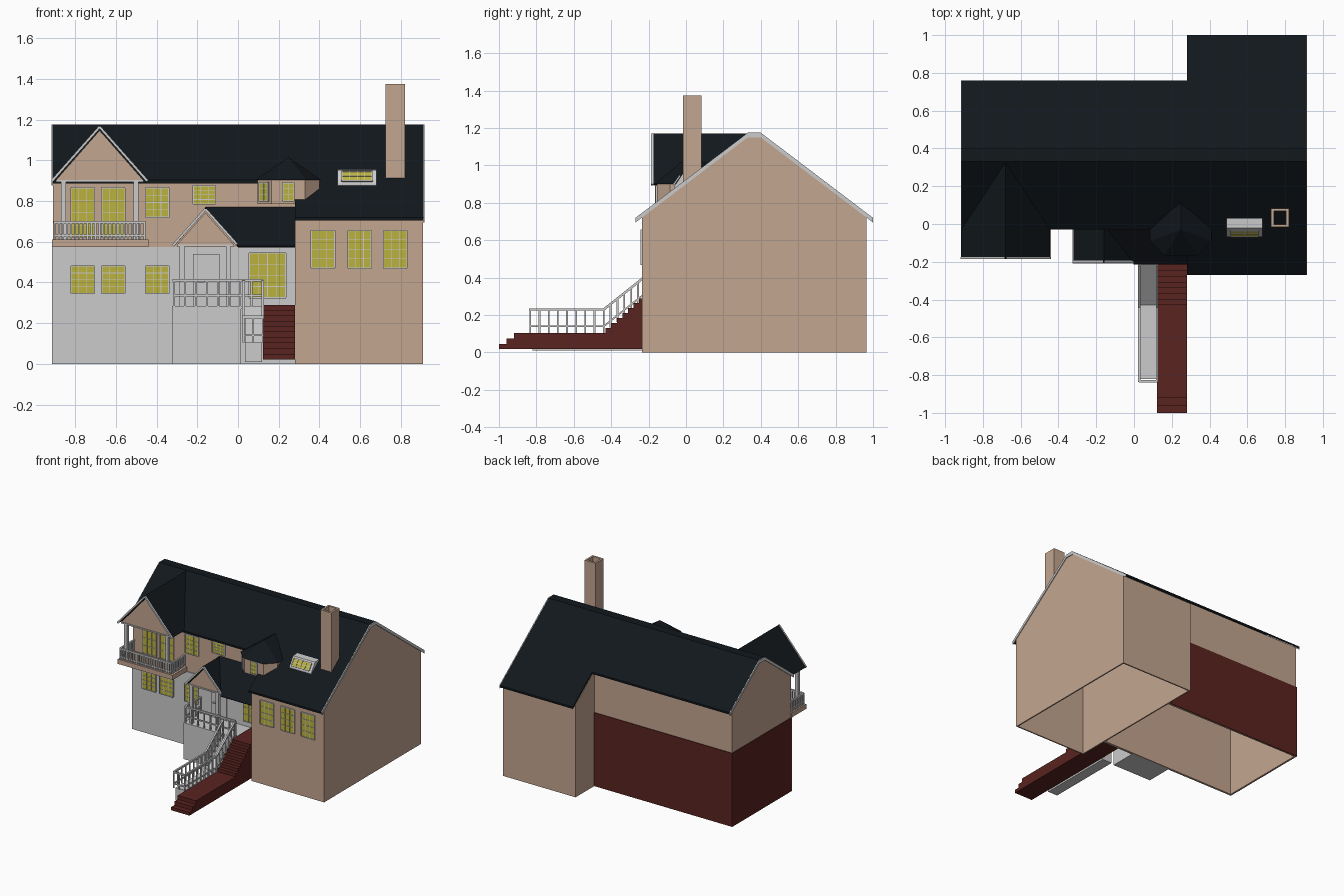
import bpy, bmesh
from math import radians
from mathutils import Vector, Matrix

if "Cube" in bpy.data.objects:
    bpy.data.objects.remove(bpy.data.objects["Cube"])


def material(name, rgb):
    m = bpy.data.materials.new(name)
    m.diffuse_color = (*rgb, 1)
    m.use_nodes = True
    m.node_tree.nodes["Principled BSDF"].inputs["Base Color"].default_value = m.diffuse_color
    return m


BEIGE = material("beige", (0.55, 0.38, 0.28))
MAROON = material("maroon", (0.10, 0.017, 0.014))
DARK = material("roof_dark", (0.006, 0.009, 0.012))
YELLOW = material("yellow", (0.50, 0.45, 0.05))


class Part:
    """Collects boxes, bars and prisms into one named object."""
    def __init__(self):
        self.bm = bmesh.new()

    def box(self, x0, x1, y0, y1, z0, z1, M=Matrix()):
        c = Matrix.Translation(((x0 + x1) / 2, (y0 + y1) / 2, (z0 + z1) / 2))
        s = Matrix.Diagonal((x1 - x0, y1 - y0, z1 - z0, 1))
        bmesh.ops.create_cube(self.bm, size=1, matrix=M @ c @ s)
        return self

    def bar(self, p, q, w):
        p, q = Vector(p), Vector(q)
        d = q - p
        M = Matrix.Translation((p + q) / 2) @ d.to_track_quat('Z', 'Y').to_matrix().to_4x4()
        bmesh.ops.create_cube(self.bm, size=1, matrix=M @ Matrix.Diagonal((w, w, d.length, 1)))
        return self

    def prism(self, pts, axis, a, b):
        def at(p, t):
            c = list(p)
            c.insert("xyz".index(axis), t)
            return self.bm.verts.new(c)
        A, B = [at(p, a) for p in pts], [at(p, b) for p in pts]
        self.bm.faces.new(A)
        self.bm.faces.new(B)
        for i in range(len(A)):
            j = (i + 1) % len(A)
            self.bm.faces.new((A[i], A[j], B[j], B[i]))
        bmesh.ops.recalc_face_normals(self.bm, faces=self.bm.faces)
        return self

    def face(self, *pts):
        self.bm.faces.new([self.bm.verts.new(p) for p in pts])
        return self

    def done(self, name, mat=None, thick=0):
        me = bpy.data.meshes.new(name)
        self.bm.to_mesh(me)
        ob = bpy.data.objects.new(name, me)
        bpy.context.collection.objects.link(ob)
        if mat:
            me.materials.append(mat)
        if thick:
            m = ob.modifiers.new("thickness", 'SOLIDIFY')
            m.thickness, m.offset = thick, -1
        return ob


# House walls: gabled shells, open below and under the roof
def walls(name, x0, x1, y0, y1, ze, open_right=False):
    top = 1.155
    p = Part().prism([(y0, 0), (y0, ze), (0.33, top), (0.40, top), (y1, ze), (y1, 0)], 'x', x0, x1)
    kill = [f for f in p.bm.faces if abs(f.normal.z) > 0.1 or (open_right and f.normal.x > 0.5)]
    bmesh.ops.delete(p.bm, geom=kill, context='FACES')
    p.done(name, BEIGE, 0.014)


walls("wing_walls", 0.28, 0.91, -0.235, 0.965, 0.725)
walls("house_walls", -0.91, 0.28, 0.0, 0.73, 0.905, True)
Part().box(-0.915, 0.28, -0.006, 0.0, 0, 0.575).done("front_cladding")
Part().box(-0.915, -0.91, 0, 0.735, 0, 0.575).box(-0.915, 0.28, 0.73, 0.735, 0, 0.575).done("rear_cladding", MAROON)


# Main roofs with pale gable trim
def roof_profile(y0, y1, ze, t):
    top = [(y0, ze), (0.33, 1.175), (0.40, 1.175), (y1, ze)]
    return top + [(y, z - t) for y, z in reversed(top)]


WING, HOUSE = (-0.27, 1.0, 0.72), (-0.03, 0.76, 0.902)
Part().prism(roof_profile(*WING, 0.015), 'x', 0.28, 0.912).done("wing_roof", DARK)
Part().prism(roof_profile(*HOUSE, 0.015), 'x', -0.912, 0.28).done("house_roof", DARK)
Part().prism(roof_profile(*WING, 0.025), 'x', 0.91, 0.916).done("wing_gable_trim")
Part().prism(roof_profile(*HOUSE, 0.025), 'x', -0.916, -0.91).done("house_gable_trim")


# Small front gables: roof, pediment and rake trim
def gable(name, x0, x1, ze, zr, yf, y_left, y_right, y_ridge):
    xm = (x0 + x1) / 2
    p = Part()
    p.face((x0, yf, ze), (xm, yf, zr), (xm, y_ridge, zr), (x0, y_left, ze))
    p.face((x1, y_right, ze), (xm, y_ridge, zr), (xm, yf, zr), (x1, yf, ze))
    bmesh.ops.remove_doubles(p.bm, verts=p.bm.verts, dist=1e-4)
    bmesh.ops.recalc_face_normals(p.bm, faces=p.bm.faces)
    for f in p.bm.faces:
        f.normal_update()
    if p.bm.faces[:][0].normal.z < 0:
        bmesh.ops.reverse_faces(p.bm, faces=p.bm.faces)
    p.done(name + "_roof", DARK, 0.01)
    Part().prism([(x0 + 0.02, ze), (x1 - 0.02, ze), (xm, zr - 0.025)], 'y', yf + 0.02, yf + 0.03).done(name + "_pediment", BEIGE)
    t = Part()
    for x in (x0, x1):
        t.bar((x, yf + 0.005, ze - 0.004), (xm, yf + 0.005, zr - 0.008), 0.012)
    t.box(x0 + 0.02, x1 - 0.02, yf + 0.015, yf + 0.035, ze - 0.008, ze + 0.002)
    t.done(name + "_trim")


gable("balcony", -0.915, -0.445, 0.902, 1.172, -0.185, -0.03, -0.03, 0.33)
gable("porch", -0.32, 0.0, 0.585, 0.768, -0.205, 0.0, -0.2, 0.0)
Part().face((0, -0.215, 0.58), (0.28, -0.215, 0.58), (0.28, 0, 0.77), (-0.16, 0, 0.77)).done("entry_roof", DARK, 0.01)

# Bay dormer with hipped roof
bay = [(0.40, -0.02), (0.40, -0.085), (0.33, -0.155), (0.165, -0.155), (0.095, -0.085), (0.095, 0.0)]
Part().prism(bay, 'z', 0.785, 0.905).done("dormer_walls", BEIGE)
hip = Part()
for x, y in bay:
    s = 1.07
    hip.bm.verts.new((0.2475 + (x - 0.2475) * s, y * s, 0.902))
for y in (-0.03, 0.11):
    hip.bm.verts.new((0.2475, y, 1.015))
bmesh.ops.convex_hull(hip.bm, input=hip.bm.verts)
hip.done("dormer_roof", DARK)

# Windows: yellow panes with grey glazing bars
panes, frames = Part(), Part()


def window(x0, x1, z0, z1, y, cols=3, rows=4, angle=0, tilt=0):
    w, h = (x1 - x0) / 2, (z1 - z0) / 2
    M = (Matrix.Translation(((x0 + x1) / 2, y, (z0 + z1) / 2))
         @ Matrix.Rotation(radians(angle), 4, 'Z') @ Matrix.Rotation(radians(tilt), 4, 'X'))
    panes.box(-w, w, -0.006, 0, -h, h, M)
    for i in range(cols + 1):
        x, t = -w + 2 * w * i / cols, 0.003 if i in (0, cols) else 0.0015
        frames.box(x - t, x + t, -0.009, 0, -h, h, M)
    for i in range(rows + 1):
        z, t = -h + 2 * h * i / rows, 0.003 if i in (0, rows) else 0.0015
        frames.box(-w, w, -0.009, 0, z - t, z + t, M)


for x in (0.36, 0.54, 0.715):
    window(x, x + 0.115, 0.47, 0.655, -0.235)
for x in (-0.82, -0.67, -0.455):
    window(x, x + 0.115, 0.345, 0.48, -0.006)
    window(x, x + 0.115, 0.72 if x > -0.5 else 0.62, 0.865, 0.0)
window(-0.22, -0.11, 0.785, 0.875, 0.0)
window(0.055, 0.235, 0.325, 0.545, -0.006, 4, 4)
window(0.22, 0.275, 0.80, 0.89, -0.155, 2, 3)
window(0.10, 0.16, 0.80, 0.89, -0.12, 2, 3, -45)
window(0.51, 0.66, 0.89, 0.947, -0.046, 4, 2, 0, -35)
panes.done("window_panes", YELLOW)
frames.done("window_bars")
Part().prism([(-0.065, 0.87), (-0.065, 0.885), (-0.02, 0.953), (0.03, 0.955), (0.03, 0.94)], 'x', 0.49, 0.68).done("skylight_box")

# Chimney: hollow square shaft
ch = Part()
for x in (0.725, 0.806):
    ch.box(x, x + 0.015, -0.017, 0.083, 0.90, 1.375)
for y in (-0.017, 0.068):
    ch.box(0.74, 0.806, y, y + 0.015, 0.90, 1.375)
ch.done("chimney", BEIGE)


# Railings: two rails and evenly spaced balusters along a path
def railing(name, path, low, high, step, w=0.009):
    p = Part()
    for a, b in zip(path, path[1:]):
        a, b = Vector(a), Vector(b)
        for h, k in ((low, 1), (high, 1.4)):
            p.bar(a + Vector((0, 0, h)), b + Vector((0, 0, h)), w * k)
        n = max(1, round((b - a).length / step))
        for i in range(n + 1):
            c = a.lerp(b, i / n)
            p.bar(c, c + Vector((0, 0, high)), w)
    p.done(name)


# Balcony
Part().box(-0.915, -0.44, -0.18, 0, 0.575, 0.612).done("balcony_floor", BEIGE)
railing("balcony_railing", [(-0.9, 0, 0.61), (-0.9, -0.168, 0.61), (-0.46, -0.168, 0.61), (-0.46, 0, 0.61)], 0.02, 0.085, 0.02)
posts = Part()
for x in (-0.858, -0.502):
    posts.box(x - 0.012, x + 0.012, -0.165, -0.141, 0.61, 0.905)
posts.done("balcony_posts")

# Porch: base, posts, railing and door
Part().box(-0.325, 0.015, -0.21, 0, 0, 0.285).box(0.015, 0.12, -0.21, 0, 0.27, 0.285).done("porch_base")
posts = Part()
for x in (-0.275, -0.048):
    posts.box(x - 0.012, x + 0.012, -0.19, -0.166, 0.285, 0.585)
posts.done("porch_posts")
railing("porch_railing", [(-0.315, -0.01, 0.285), (-0.315, -0.2, 0.285), (0.12, -0.2, 0.285)], 0.05, 0.125, 0.055)
Part().box(-0.22, -0.09, -0.014, -0.006, 0.285, 0.54).box(-0.2, -0.165, -0.03, -0.014, 0.4, 0.408).done("door")

# Front walk and staircase as one stepped profile
prof = [(0, 0.02), (-1.0, 0.02), (-1.0, 0.045), (-0.96, 0.045), (-0.96, 0.075), (-0.92, 0.075), (-0.92, 0.105)]
z, y, n = 0.105, -0.43, 7
for i in range(n):
    prof += [(y, z), (y, z + 0.185 / n)]
    z, y = z + 0.185 / n, y + 0.21 / n
prof.append((0, z))
Part().prism(prof, 'x', 0.122, 0.28).done("front_stairs", MAROON)

# Side kerb beside the stairs with railings
Part().prism([(-0.21, 0.01), (-0.82, 0.01), (-0.82, 0.105), (-0.43, 0.105), (-0.21, 0.285)], 'x', 0.035, 0.118).done("stair_kerb")
railing("stair_railing", [(0.027, -0.22, 0.28), (0.027, -0.44, 0.105), (0.027, -0.832, 0.105),
                          (0.122, -0.832, 0.105), (0.122, -0.44, 0.105), (0.122, -0.22, 0.28)], 0.035, 0.125, 0.05)
